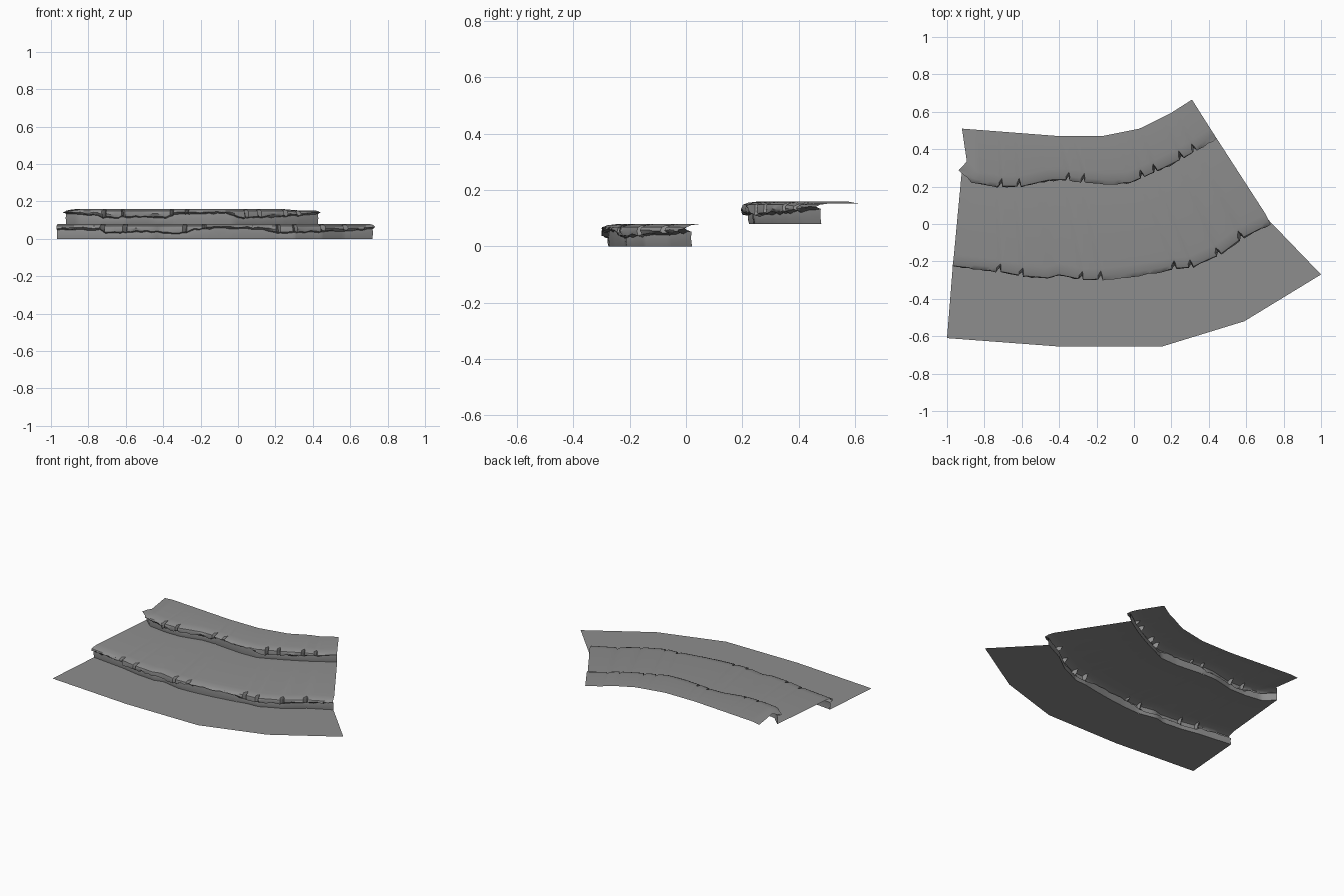
import bpy
import random
from mathutils import Vector

random.seed(4)
cube = bpy.data.objects.get("Cube")
if cube:
    bpy.data.objects.remove(cube, do_unlink=True)

stone = bpy.data.materials.new("grey stone")
stone.use_nodes = True
GREY = (0.27, 0.27, 0.27, 1)
stone.diffuse_color = GREY
stone.node_tree.nodes["Principled BSDF"].inputs["Base Color"].default_value = GREY
stone.node_tree.nodes["Principled BSDF"].inputs["Roughness"].default_value = 0.9

# Plan lines, left to right
OUTER_EDGE = [(-1, -.61), (-.4, -.655), (.15, -.655), (.59, -.52), (1, -.27)]
LOWER_LIP = [(-.97, -.225), (-.73, -.253), (-.6, -.278), (-.46, -.29), (-.4, -.273),
             (-.27, -.3), (-.15, -.295), (0, -.278), (.15, -.253), (.22, -.238),
             (.31, -.233), (.4, -.19), (.46, -.165), (.58, -.075), (.73, 0)]
UPPER_LIP = [(-.935, .29), (-.86, .22), (-.72, .2), (-.6, .2), (-.45, .235),
             (-.36, .235), (-.27, .225), (-.15, .215), (-.02, .22), (.05, .25),
             (.15, .295), (.25, .345), (.33, .39), (.44, .46)]
REAR_EDGE = [(-.92, .51), (-.4, .47), (-.17, .47), (.03, .51), (.2, .595), (.31, .665)]
LOWER_NOTCHES = [-.72, -.6, -.28, -.175, .22, .31, .46, .58]
UPPER_NOTCHES = [-.71, -.61, -.35, -.27, .05, .12, .26, .33]
# Height of the underside of the overhang along each cliff
LEDGE = [(0, .055), (.14, .05), (.15, .034), (.28, .04), (.4, .032), (.43, .05),
         (.5, .06), (.64, .058), (.7, .032), (.75, .036), (.84, .04), (.91, .046), (1, .056)]
STEP = .08


def lookup(line, x):
    for (x0, y0), (x1, y1) in zip(line, line[1:]):
        if x <= x1:
            return y0 + (y1 - y0) * (x - x0) / (x1 - x0)
    return line[-1][1]


def at(line, t):
    """Point on a plan line at a fraction of its width."""
    x = line[0][0] + t * (line[-1][0] - line[0][0])
    return Vector((x, lookup(line, x)))


def inward(line, t):
    """Horizontal direction from the cliff face into the slope."""
    d = at(line, min(1, t + .04)) - at(line, max(0, t - .04))
    return Vector((-d.y, d.x)).normalized()


def flat_line(line, z, dip=0):
    return lambda t: (*at(line, t), z - dip * ends(t))


def ends(t):
    return max(0, min(1, (t - .87) / .06)) + max(0, 1 - t / .05)


def foot(line, z):
    return lambda t: (*(at(line, t) + inward(line, t) * .024), z)


def make_sheet(name, columns):
    """Skin columns of points (front to back) into an open surface."""
    rows = len(columns[0])
    verts = [p for col in columns for p in col]
    faces = []
    for c in range(len(columns) - 1):
        for r in range(rows - 1):
            a = c * rows + r
            faces.append((a, a + rows, a + rows + 1, a + 1))
    mesh = bpy.data.meshes.new(name)
    mesh.from_pydata(verts, [], faces)
    mesh.materials.append(stone)
    obj = bpy.data.objects.new(name, mesh)
    bpy.context.collection.objects.link(obj)
    bpy.ops.object.select_all(action="DESELECT")
    obj.select_set(True)
    bpy.context.view_layer.objects.active = obj
    bpy.ops.object.shade_smooth_by_angle(angle=.6)


def make_terrace(name, lip, notches, base, back, dip):
    """Rocky overhanging face, rounded lip and the sheet running back from it."""
    width = lip[-1][0] - lip[0][0]
    cracks = [(x - lip[0][0]) / width for x in notches]
    stations = {i / 60 for i in range(61)}
    stations = {t for t in stations if all(abs(t - c) > .012 for c in cracks)}
    for c in cracks:
        stations |= {c - .01, c, c + .004}
    columns = []
    for t in sorted(stations):
        crack = .035 if t in cracks else 0
        jut = random.uniform(-.004, .005)
        ledge = lookup(LEDGE, t) + random.uniform(-.004, .004)
        mid = (ledge + .068) / 2
        drop = dip * ends(t)
        profile = [(.024, 0), (.02, ledge * .5), (.022, ledge - .004),
                   (.002 + jut + crack * .5, ledge + random.uniform(0, .004)),
                   (-.002 - jut + crack, mid + random.uniform(-.003, .003)),
                   (.002 + crack, .068 - drop - crack * .15),
                   (.02 + crack * .7, .075 - drop),
                   (.06, STEP - drop)]
        p, n = at(lip, t), inward(lip, t)
        col = [(*(p + n * d), base + z) for d, z in profile]
        columns.append(col + [back(t)])
    make_sheet(name, columns)


# Low ground in front of the first cliff
front, rear = flat_line(OUTER_EDGE, 0), foot(LOWER_LIP, 0)
make_sheet("lower_ground", [[front(i / 200), rear(i / 200)] for i in range(201)])

# Two stepped terraces with rock faces
make_terrace("middle_terrace", LOWER_LIP, LOWER_NOTCHES, 0, foot(UPPER_LIP, STEP), 0)
make_terrace("upper_terrace", UPPER_LIP, UPPER_NOTCHES, STEP,
             flat_line(REAR_EDGE, STEP * 2, .007), .007)
